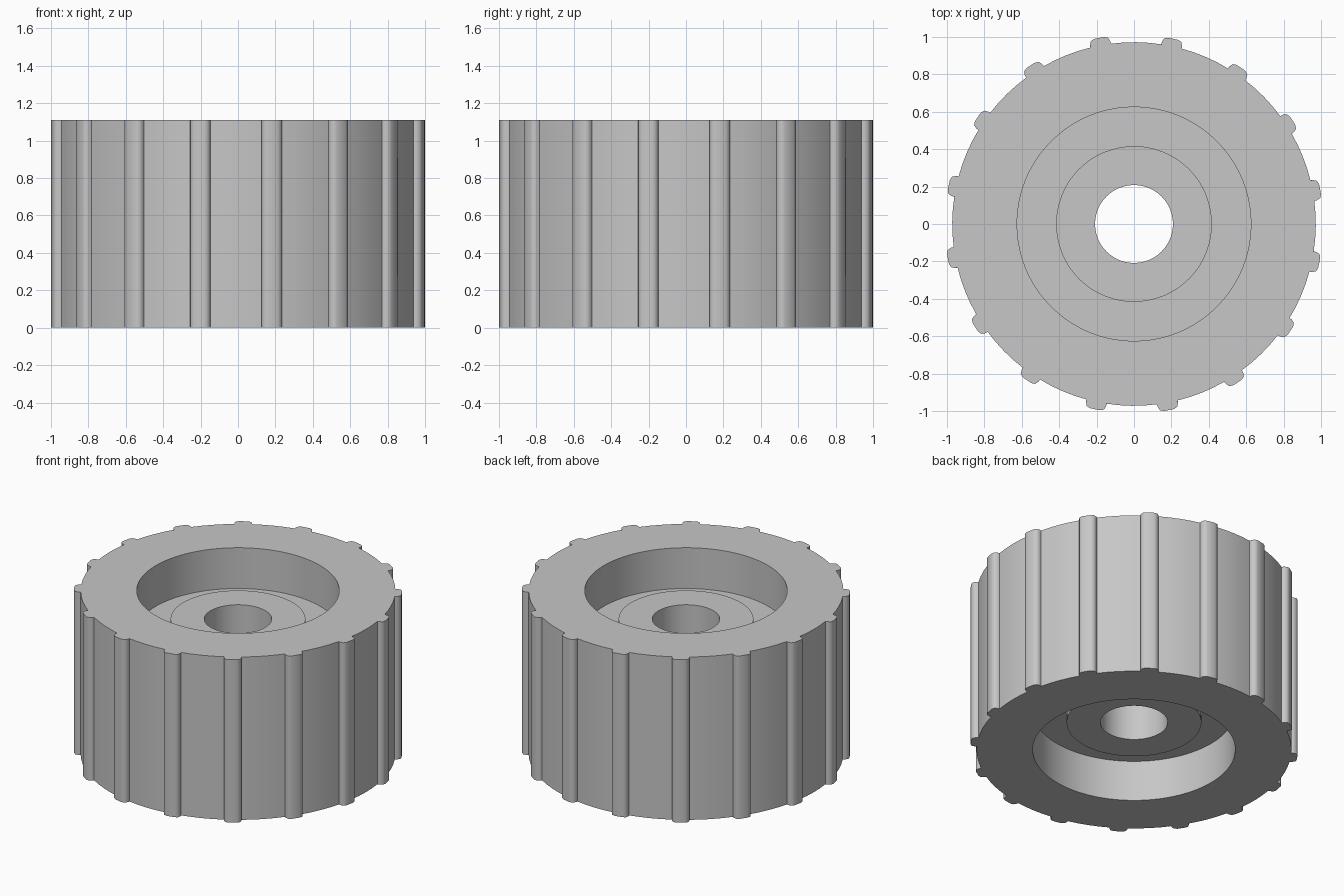
import bpy
import bmesh
from math import sin, cos, tau, radians, hypot, atan2

cube = bpy.data.objects.get("Cube")
if cube:
    bpy.data.objects.remove(cube, do_unlink=True)

RIBS = 16
FIRST_RIB = radians(10.6)
HEIGHT = 1.11
BODY_R, RECESS_R, HUB_R, BORE_R = 0.972, 0.625, 0.416, 0.208
RECESS_DEPTH, HUB_DEPTH = 0.278, 0.194

grey = bpy.data.materials.new("grey plastic")
grey.use_nodes = True
colour = (0.57, 0.57, 0.57, 1)
grey.diffuse_color = colour
grey.node_tree.nodes["Principled BSDF"].inputs["Base Color"].default_value = colour


# Outline of one rounded grip rib and the body arc up to the next rib
def grip_outline():
    half = [(0.055, 0.970), (0.055, 0.984), (0.047, 1.004), (0.027, 1.012)]
    rib = [(-t, u) for t, u in half] + [(t, u) for t, u in reversed(half)]
    step = [(hypot(t, u), atan2(t, u)) for t, u in rib]
    pitch = tau / RIBS
    step += [(BODY_R, pitch * f) for f in (0.32, 0.5, 0.68)]
    return [(r, FIRST_RIB + i * pitch + a) for i in range(RIBS) for r, a in step]


OUTLINE = grip_outline()
COUNT = len(OUTLINE)


def circle(radius):
    return [(radius, FIRST_RIB + tau * (i - 3.5) / COUNT) for i in range(COUNT)]


# Closed cross-section: grip wall, top recess, raised hub, bore, bottom recess
rings = [
    (OUTLINE, 0), (OUTLINE, HEIGHT),
    (circle(RECESS_R), HEIGHT), (circle(RECESS_R), HEIGHT - RECESS_DEPTH),
    (circle(HUB_R), HEIGHT - RECESS_DEPTH), (circle(HUB_R), HEIGHT - HUB_DEPTH),
    (circle(BORE_R), HEIGHT - HUB_DEPTH), (circle(BORE_R), HUB_DEPTH),
    (circle(HUB_R), HUB_DEPTH), (circle(HUB_R), RECESS_DEPTH),
    (circle(RECESS_R), RECESS_DEPTH), (circle(RECESS_R), 0),
]

bm = bmesh.new()
loops = [[bm.verts.new((r * cos(a), r * sin(a), z)) for r, a in pts]
         for pts, z in rings]
for k, low in enumerate(loops):
    high = loops[(k + 1) % len(loops)]
    for i in range(COUNT):
        j = (i + 1) % COUNT
        bm.faces.new((low[i], low[j], high[j], high[i]))
bmesh.ops.recalc_face_normals(bm, faces=bm.faces)

mesh = bpy.data.meshes.new("ribbed_wheel")
bm.to_mesh(mesh)
bm.free()
mesh.materials.append(grey)
wheel = bpy.data.objects.new("ribbed_wheel", mesh)
bpy.context.collection.objects.link(wheel)

# Smooth round walls, crisp rims
bpy.ops.object.select_all(action='DESELECT')
wheel.select_set(True)
bpy.context.view_layer.objects.active = wheel
bpy.ops.object.shade_smooth_by_angle(angle=radians(50))
